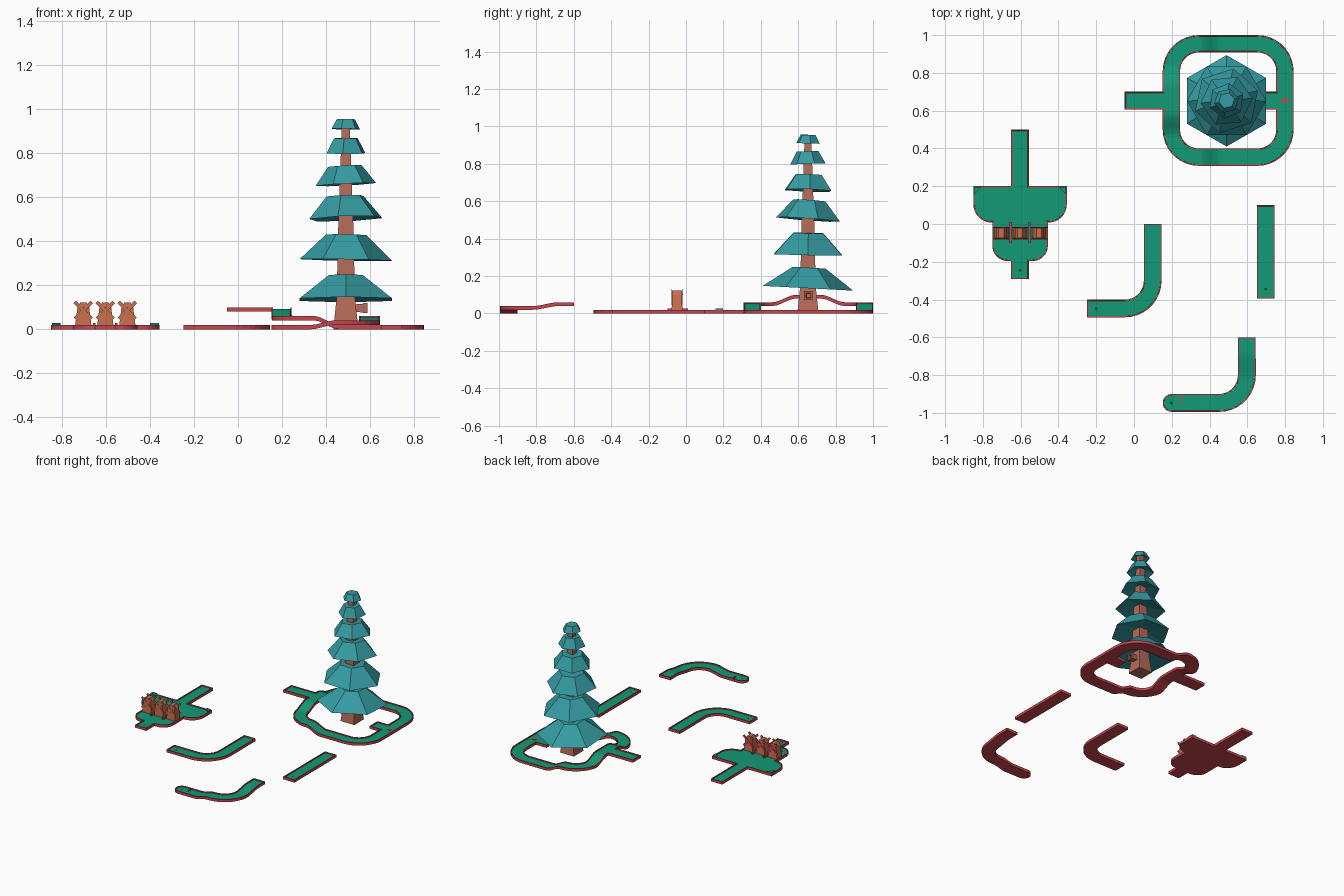
import bpy, bmesh, math
from mathutils import Matrix, Vector

if "Cube" in bpy.data.objects:
    bpy.data.objects.remove(bpy.data.objects["Cube"])


def mat(name, *c):
    m = bpy.data.materials.new(name)
    m.diffuse_color = (*c, 1)
    m.use_nodes = True
    m.node_tree.nodes["Principled BSDF"].inputs["Base Color"].default_value = m.diffuse_color
    return m


RED = mat("rim_red", 0.58, 0.06, 0.075)
GREEN = mat("turf_green", 0.006, 0.32, 0.18)
TEAL = mat("foliage_teal", 0.035, 0.33, 0.36)
BARK = mat("bark_brown", 0.47, 0.15, 0.10)
ORANGE = mat("mill_orange", 0.58, 0.16, 0.075)
DARK = mat("hole_dark", 0.01, 0.08, 0.05)


def make(name, bm, *mats):
    bmesh.ops.recalc_face_normals(bm, faces=bm.faces)
    me = bpy.data.meshes.new(name)
    bm.to_mesh(me)
    bm.free()
    for m in mats:
        me.materials.append(m)
    ob = bpy.data.objects.new(name, me)
    bpy.context.collection.objects.link(ob)
    return ob


def loft(name, rings, m):
    """Capped skin through rings of equal point count."""
    bm = bmesh.new()
    vs = [[bm.verts.new(p) for p in r] for r in rings]
    n = len(vs[0])
    for a, b in zip(vs, vs[1:]):
        for i in range(n):
            bm.faces.new((a[i], a[(i + 1) % n], b[(i + 1) % n], b[i]))
    bm.faces.new(vs[0][::-1])
    bm.faces.new(vs[-1])
    return make(name, bm, m)


def box(name, c, s, m, rot=None):
    bm = bmesh.new()
    M = Matrix.Translation(c) @ (rot or Matrix()) @ Matrix.Diagonal((*s, 1))
    bmesh.ops.create_cube(bm, size=1, matrix=M)
    return make(name, bm, m)


def ngon(c, r, n, z, a0=0.0):
    return [(c[0] + r * math.cos(a0 + i * math.tau / n),
             c[1] + r * math.sin(a0 + i * math.tau / n), z) for i in range(n)]


def arc(cx, cy, r, a0, a1, n=9):
    t = [math.radians(a0 + (a1 - a0) * i / n) for i in range(n + 1)]
    return [(cx + r * math.cos(a), cy + r * math.sin(a)) for a in t]


def smooth(v, a, b):
    t = min(1, max(0, (v - a) / (b - a)))
    return t * t * (3 - 2 * t)


def track(name, loops, height=None, xcut=None, ycut=None):
    """Slab with raised rim and sunken turf, bent by a height function."""
    bm = bmesh.new()
    edges = []
    for lp in loops:
        vs = [bm.verts.new((x, y, 0.02)) for x, y in lp]
        edges += [bm.edges.new((vs[i - 1], vs[i])) for i in range(len(vs))]
    bmesh.ops.triangle_fill(bm, use_beauty=True, edges=edges)
    top = bm.faces[:]
    bmesh.ops.recalc_face_normals(bm, faces=top)
    # underside and outer wall
    low = {v: bm.verts.new((v.co.x, v.co.y, 0)) for v in bm.verts[:]}
    for f in top:
        bm.faces.new([low[v] for v in reversed(f.verts)])
    for e in edges:
        a, b = e.verts
        bm.faces.new((a, b, low[b], low[a]))
    bmesh.ops.recalc_face_normals(bm, faces=bm.faces)
    # rim, then sunken floor
    bmesh.ops.inset_region(bm, faces=top, thickness=0.006, use_even_offset=True)
    bmesh.ops.inset_region(bm, faces=top, thickness=0.0006, use_even_offset=True)
    for v in {v for f in top for v in f.verts}:
        v.co.z = 0.013
    for f in top:
        f.material_index = 1
    for axis, cuts in ((0, xcut), (1, ycut)):
        for a, b in cuts or ():
            for i in range(9):
                co, no = Vector(), Vector()
                co[axis], no[axis] = a + (b - a) * i / 8, 1
                bmesh.ops.bisect_plane(bm, geom=bm.verts[:] + bm.edges[:] + bm.faces[:],
                                       plane_co=co, plane_no=no)
    if height:
        for v in bm.verts:
            v.co.z += height(v.co.x, v.co.y)
    return make(name, bm, RED, GREEN)


def hole(name, x, y, m=DARK, r=0.008, z=0.014):
    loft(name, [ngon((x, y), r, 12, 0.004), ngon((x, y), r, 12, z)], m)


# straight lane
track("straight_lane", [[(0.651, -0.395), (0.745, -0.395), (0.745, 0.1), (0.651, 0.1)]])
hole("straight_hole", 0.698, -0.345)

# flat corner lane
track("corner_lane", [[(0.146, 0), (0.052, 0)] + arc(-0.048, -0.3, 0.1, 0, -90)
                      + [(-0.248, -0.4), (-0.248, -0.494)] + arc(-0.048, -0.3, 0.194, -90, 0)])
hole("corner_hole", -0.2, -0.447)

# stepped corner lane with rounded end
track("ramp_corner_lane",
      [[(0.644, -0.6), (0.55, -0.6)] + arc(0.45, -0.8, 0.1, 0, -90)
       + arc(0.199, -0.9475, 0.0475, 90, 270) + arc(0.45, -0.8, 0.195, -90, 0)],
      lambda x, y: 0.02 * smooth(x, 0.33, 0.44) + 0.02 * smooth(y, -0.82, -0.68),
      [(0.33, 0.44)], [(-0.82, -0.68)])
hole("ramp_corner_hole", 0.199, -0.9475)
box("ramp_corner_barrier", (0.25, -0.925, 0.0165), (0.006, 0.045, 0.007), RED)

# loop lane round the tree: high entrance on the left, low stub on the right
outer = [(0.152, 0.701), (-0.05, 0.701), (-0.05, 0.607), (0.152, 0.607)]
inner = [(0.753, 0.607), (0.665, 0.607), (0.665, 0.701), (0.753, 0.701)]
for cx, cy, a in ((0.343, 0.499, 180), (0.654, 0.499, 270), (0.654, 0.809, 0), (0.343, 0.809, 90)):
    outer += arc(cx, cy, 0.191, a, a + 90)
for cx, cy, a in ((0.654, 0.809, 0), (0.343, 0.809, 90), (0.343, 0.499, 180), (0.654, 0.499, 270)):
    inner += arc(cx, cy, 0.099, a, a + 90)


def loop_height(x, y):
    bump = smooth(y, 0.46, 0.59) - smooth(y, 0.72, 0.85)
    return 0.04 * (1 - smooth(x, 0.345, 0.46)) + (0.04 * bump if x < 0.3 else 0)


track("loop_lane", [outer, inner], loop_height, [(0.345, 0.46)], [(0.46, 0.59), (0.72, 0.85)])
hole("loop_cup", 0.799, 0.654, RED, 0.016, 0.016)

# mill lane: stepped-width plate
MX = -0.603
half = [(0.047, -0.292), (0.047, -0.196)] + arc(0.067, -0.116, 0.08, -90, 0) \
    + [(0.147, 0.008)] + arc(0.152, 0.103, 0.095, -90, 0) + [(0.247, 0.2), (0.047, 0.2), (0.047, 0.5)]
track("mill_lane", [[(MX + x, y) for x, y in half] + [(MX - x, y) for x, y in reversed(half)]])
hole("mill_hole", MX, -0.245)
for s, side in ((-1, "left"), (1, "right")):
    tri = [(MX + s * 0.243, 0.197), (MX + s * 0.243, 0.157), (MX + s * 0.203, 0.197)]
    loft("corner_bumper_" + side, [[(*p, z) for p in tri] for z in (0.012, 0.028)], GREEN)
    box("mill_divider_" + side, (MX + s * 0.05, -0.045, 0.02), (0.012, 0.11, 0.016), RED)

# three little mills
for k in (-1, 0, 1):
    x, y = MX + 0.1 * k, -0.048
    tag = "mill_%d" % (k + 2)

    def rect(w, d, z):
        return [(x - w, y - d, z), (x + w, y - d, z), (x + w, y + d, z), (x - w, y + d, z)]

    loft(tag + "_body", [rect(0.038, 0.029, 0.01), rect(0.027, 0.026, 0.097),
                         rect(0.027, 0.028, 0.1), rect(0.014, 0.027, 0.122)], ORANGE)
    for i in range(2):
        R = Matrix.Rotation(math.radians(45 + 90 * i), 4, 'Y')
        box("%s_blades_%d" % (tag, i + 1), (x, y - 0.031, 0.086), (0.108, 0.005, 0.016), ORANGE, R)
        box("%s_rear_blades_%d" % (tag, i + 1), (x, y + 0.03, 0.086), (0.108, 0.004, 0.016), RED, R)

# tree trunk
TX, TY = 0.49, 0.652
trunk = [(0.057, 0), (0.042, 0.14), (0.038, 0.3), (0.034, 0.48), (0.028, 0.64),
         (0.023, 0.79), (0.018, 0.93)]
loft("tree_trunk", [ngon((TX, TY), h * math.sqrt(2), 4, z, math.pi / 4) for h, z in trunk], BARK)

# foliage tiers: bottom z, top z, bottom radius, top radius, turn, tilt about x, tilt about y
tiers = [(0.135, 0.245, 0.242, 0.088, 30, -3, 0), (0.315, 0.43, 0.21, 0.092, 0, -1, 1),
         (0.503, 0.605, 0.175, 0.088, 18, -4, -2), (0.658, 0.742, 0.138, 0.077, 5, -2, -3),
         (0.80, 0.868, 0.095, 0.058, 22, 2, 0), (0.91, 0.955, 0.066, 0.042, 12, -2, 1)]
for i, (z0, z1, r0, r1, turn, tx, ty) in enumerate(tiers):
    a = math.radians(turn)
    ob = loft("foliage_tier_%d" % (i + 1), [ngon((0, 0), r0 * 0.3, 6, 0.025, a), ngon((0, 0), r0, 6, 0, a),
                                            ngon((0, 0), r1, 6, z1 - z0, a)], TEAL)
    ob.matrix_world = Matrix.Translation((TX, TY, z0)) @ Matrix.Rotation(math.radians(tx), 4, 'X') \
        @ Matrix.Rotation(math.radians(ty), 4, 'Y')

# hollow square spout on the trunk
def sq(x, h):
    return [(x, TY + 0.002 + a * h, 0.096 + b * h) for a, b in ((-1, -1), (1, -1), (1, 1), (-1, 1))]


loft("trunk_spout", [sq(0.52, 0.017), sq(0.565, 0.019), sq(0.572, 0.023), sq(0.588, 0.023),
                     sq(0.588, 0.013), sq(0.54, 0.011)], BARK)
